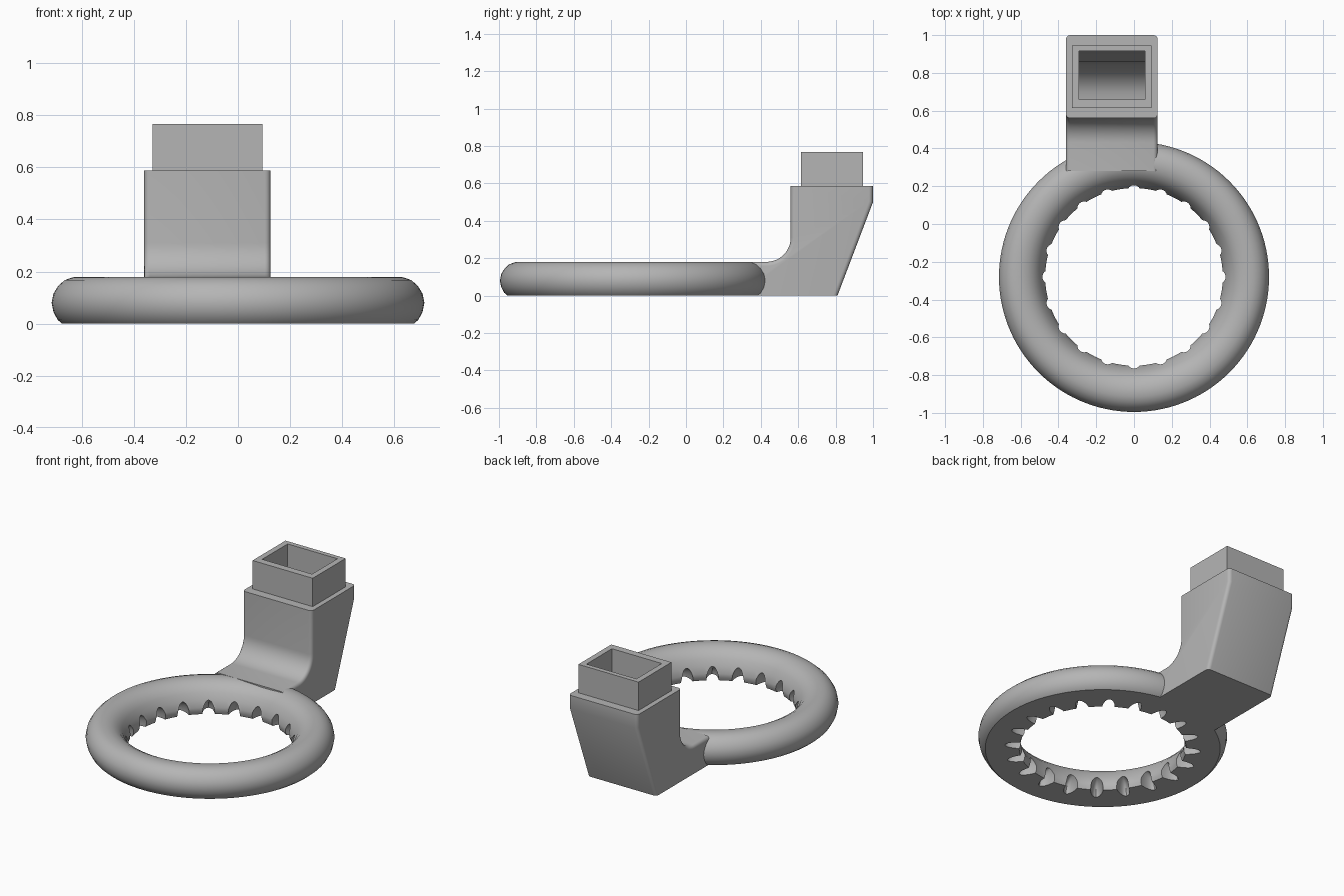
import bpy, bmesh
from math import cos, sin, pi, radians
from mathutils import Matrix, Vector

if "Cube" in bpy.data.objects:
    bpy.data.objects.remove(bpy.data.objects["Cube"], do_unlink=True)

grey = bpy.data.materials.new("plain grey")
grey.use_nodes = True
grey.diffuse_color = (0.46, 0.46, 0.46, 1)
grey.node_tree.nodes["Principled BSDF"].inputs["Base Color"].default_value = grey.diffuse_color

RING_Y = -0.28
TUBE_X = -0.1175      # centre line of the elbow
SHOULDER = 0.587


def finish(name, bm):
    bmesh.ops.recalc_face_normals(bm, faces=bm.faces)
    mesh = bpy.data.meshes.new(name)
    bm.to_mesh(mesh)
    bm.free()
    mesh.materials.append(grey)
    obj = bpy.data.objects.new(name, mesh)
    bpy.context.collection.objects.link(obj)
    return obj


def extrude_yz(outline, width):
    """Prism from a (y, z) outline, centred on the elbow."""
    bm = bmesh.new()
    face = bm.faces.new([bm.verts.new((TUBE_X - width / 2, y, z)) for y, z in outline])
    out = bmesh.ops.extrude_face_region(bm, geom=[face])
    moved = [v for v in out["geom"] if isinstance(v, bmesh.types.BMVert)]
    bmesh.ops.translate(bm, verts=moved, vec=(width, 0, 0))
    return bm


def cut(obj, cutter):
    mod = obj.modifiers.new("cut", "BOOLEAN")
    mod.operation, mod.solver, mod.object = "DIFFERENCE", "EXACT", cutter
    bpy.context.view_layer.objects.active = obj
    bpy.ops.object.modifier_apply(modifier=mod.name)


def smooth(obj):
    bpy.ops.object.select_all(action="DESELECT")
    obj.select_set(True)
    bpy.context.view_layer.objects.active = obj
    bpy.ops.object.shade_smooth_by_angle(angle=radians(35))


# Ring: rounded section with a flat underside, swept around
section = [(0.675, 0), (0.692, 0.015), (0.708, 0.045), (0.715, 0.08), (0.708, 0.115),
           (0.69, 0.145), (0.665, 0.167), (0.635, 0.178), (0.6, 0.18), (0.565, 0.173),
           (0.532, 0.155), (0.505, 0.125), (0.485, 0.085), (0.47, 0.045), (0.472, 0.02),
           (0.48, 0)]
SEG = 120
bm = bmesh.new()
loops = []
for i in range(SEG):
    a = 2 * pi * i / SEG
    loops.append([bm.verts.new((r * cos(a), RING_Y + r * sin(a), z)) for r, z in section])
n = len(section)
for i in range(SEG):
    here, there = loops[i], loops[(i + 1) % SEG]
    for j in range(n):
        k = (j + 1) % n
        bm.faces.new((here[j], there[j], there[k], here[k]))
ring = finish("ring", bm)

# Scooped nozzles around the lower inner edge
bm = bmesh.new()
NOZZLES = 20
for i in range(NOZZLES):
    a = pi / 2 + 2 * pi * i / NOZZLES
    place = (Matrix.Translation((0.465 * cos(a), RING_Y + 0.465 * sin(a), -0.008))
             @ Matrix.Rotation(a, 4, "Z") @ Matrix.Diagonal((0.1, 0.037, 0.095, 1)))
    bmesh.ops.create_uvsphere(bm, u_segments=20, v_segments=12, radius=1, matrix=place)
nozzle_cutter = finish("nozzle_cutter", bm)
cut(ring, nozzle_cutter)

# Elbow: side outline with a concave curve in front and a sloped back
bend = [(0.43 + 0.13 * sin(t * pi / 24), 0.31 - 0.13 * cos(t * pi / 24)) for t in range(13)]
outline = ([(0.28, 0), (0.28, 0.18)] + bend
           + [(0.56, SHOULDER), (1.0, SHOULDER), (1.0, 0.5), (0.81, 0)])
bm = extrude_yz(outline, 0.485)
rounded = []
for e in bm.edges:
    a, b = (v.co for v in e.verts)
    level = abs(a.z - b.z) < 1e-5 and (a.z < 0.01 or a.z > SHOULDER - 0.01)
    at_start = max(a.y, b.y) < 0.3
    if abs(a.x - b.x) < 1e-5 and not level and not at_start:
        rounded.append(e)
bmesh.ops.bevel(bm, geom=rounded, offset=0.022, segments=4, profile=0.5, affect="EDGES")
elbow = finish("elbow", bm)

# Spigot standing on the shoulder
spigot = finish("spigot", extrude_yz([(0.615, 0.56), (0.615, 0.767),
                                      (0.945, 0.767), (0.945, 0.56)], 0.422))

# Duct bore through spigot and elbow, curving forward at the bottom
floor = [(0.66 + 0.2 * sin(t * pi / 16), 0.32 - 0.26 * cos(t * pi / 16)) for t in range(9)]
bore = finish("bore_cutter", extrude_yz(floor + [(0.915, 0.5), (0.915, 0.9), (0.66, 0.9)], 0.35))
for part in (elbow, spigot):
    cut(part, bore)

for helper in (nozzle_cutter, bore):
    bpy.data.objects.remove(helper, do_unlink=True)
for part in (ring, elbow, spigot):
    smooth(part)
